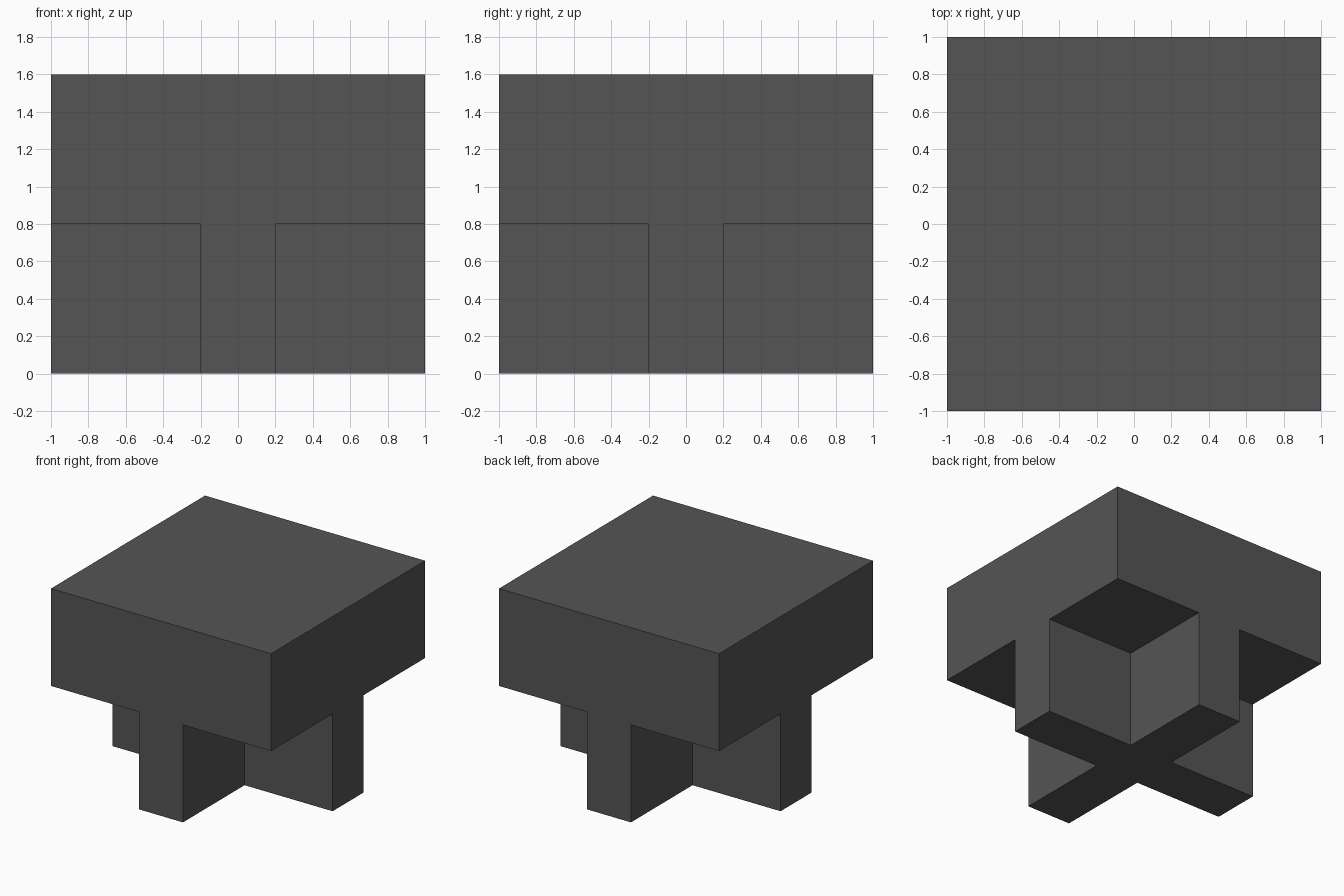
import bpy
import bmesh
import math

cube = bpy.data.objects.get("Cube")
if cube:
    bpy.data.objects.remove(cube, do_unlink=True)

HALF = 1.0       # half width of the slab
ARM = 0.2        # half width of each cross arm
BASE_H = 0.8     # height of the cross base
TOP = 1.6        # overall height

# Dark grey material
grey = bpy.data.materials.new("dark grey")
grey.use_nodes = True
colour = (0.09, 0.09, 0.09, 1.0)
grey.diffuse_color = colour
grey.node_tree.nodes["Principled BSDF"].inputs["Base Color"].default_value = colour

# Three by three sheet at the underside of the slab
bm = bmesh.new()
steps = (-HALF, -ARM, ARM, HALF)
grid = [[bm.verts.new((x, y, BASE_H)) for y in steps] for x in steps]
cells = {}
for i in range(3):
    for j in range(3):
        cells[i, j] = bm.faces.new((grid[i][j], grid[i][j + 1],
                                    grid[i + 1][j + 1], grid[i + 1][j]))


def extrude(faces, height, keep):
    """Pull a patch of faces up or down."""
    out = bmesh.ops.extrude_face_region(bm, geom=faces, use_keep_orig=keep)
    verts = [g for g in out["geom"] if isinstance(g, bmesh.types.BMVert)]
    bmesh.ops.translate(bm, verts=verts, vec=(0, 0, height))


# Slab upwards, then the cross of arms downwards
extrude(list(cells.values()), TOP - BASE_H, True)
cross = [f for (i, j), f in cells.items() if i == 1 or j == 1]
extrude(cross, -BASE_H, False)

# Merge coplanar faces into clean flat sides
bmesh.ops.recalc_face_normals(bm, faces=bm.faces[:])
bmesh.ops.dissolve_limit(bm, angle_limit=math.radians(1),
                         verts=bm.verts[:], edges=bm.edges[:])

mesh = bpy.data.meshes.new("slab_on_cross_base")
bm.to_mesh(mesh)
bm.free()
mesh.materials.append(grey)
block = bpy.data.objects.new("slab_on_cross_base", mesh)
bpy.context.collection.objects.link(block)
